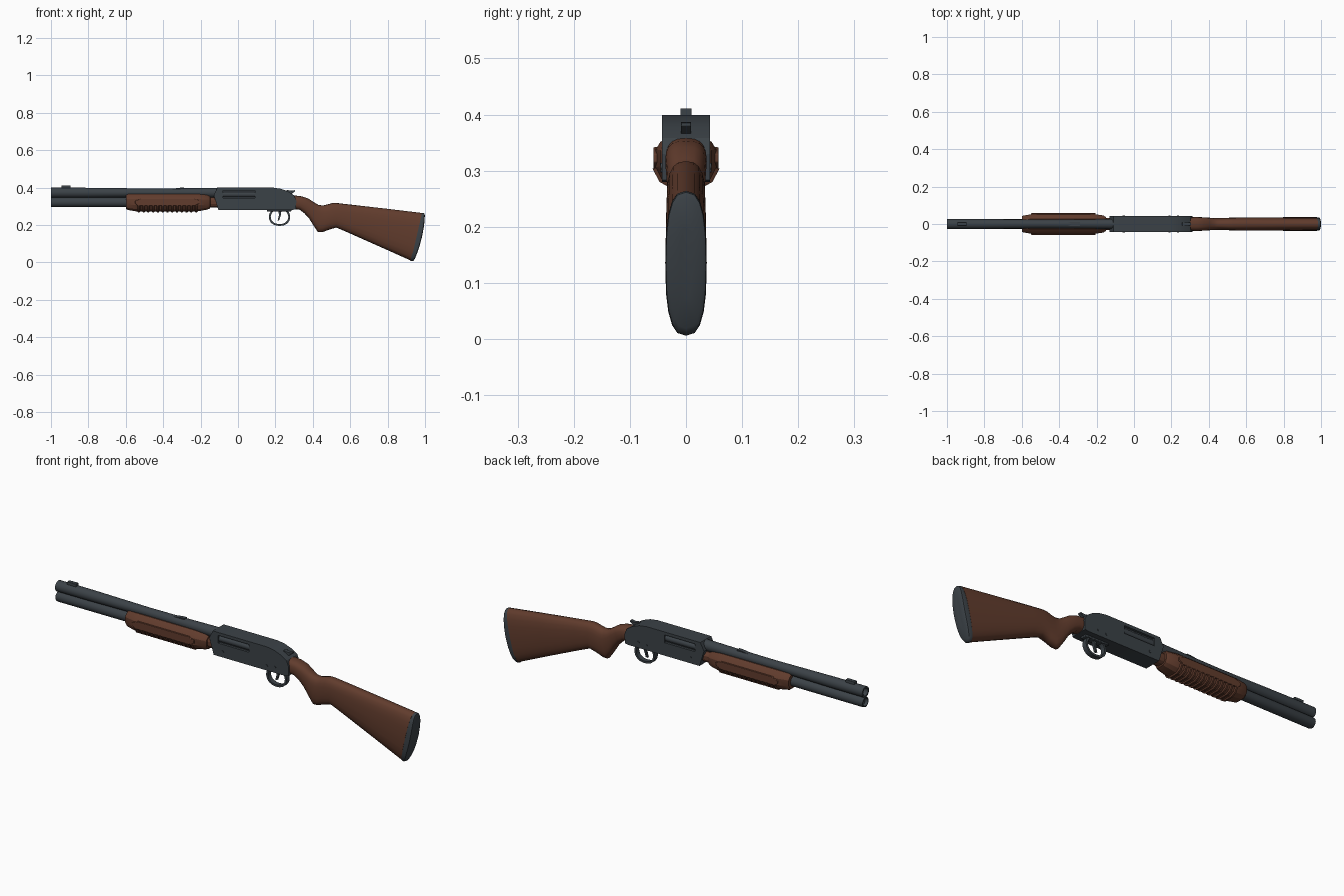
import bpy, bmesh
from math import cos, sin, pi, copysign
from mathutils import Vector

cube = bpy.data.objects.get("Cube")
if cube:
    bpy.data.objects.remove(cube, do_unlink=True)


def material(name, rgb):
    m = bpy.data.materials.new(name)
    m.use_nodes = True
    m.diffuse_color = (*rgb, 1)
    m.node_tree.nodes["Principled BSDF"].inputs["Base Color"].default_value = (*rgb, 1)
    return m


METAL = material("dark blue steel", (0.044, 0.054, 0.063))
WOOD = material("brown wood", (0.12, 0.045, 0.026))


def finish(name, bm, mat, bevel=0, angle=35):
    bmesh.ops.recalc_face_normals(bm, faces=bm.faces)
    me = bpy.data.meshes.new(name)
    bm.to_mesh(me)
    bm.free()
    me.materials.append(mat)
    ob = bpy.data.objects.new(name, me)
    bpy.context.collection.objects.link(ob)
    bpy.ops.object.select_all(action='DESELECT')
    ob.select_set(True)
    bpy.context.view_layer.objects.active = ob
    bpy.ops.object.shade_smooth_by_angle(angle=angle * pi / 180)
    if bevel:
        mod = ob.modifiers.new("Bevel", 'BEVEL')
        mod.width, mod.segments = bevel, 2
    return ob


def loft(name, rings, mat, closed=False, **kw):
    """Skin a list of equal-sized point rings; closed joins the last to the first."""
    bm = bmesh.new()
    rows = [[bm.verts.new(p) for p in ring] for ring in rings]
    n = len(rows[0])
    for a, b in zip(rows, rows[1:] + (rows[:1] if closed else [])):
        for i in range(n):
            j = (i + 1) % n
            bm.faces.new((a[i], a[j], b[j], b[i]))
    if not closed:
        bm.faces.new(rows[0])
        bm.faces.new(rows[-1])
    return finish(name, bm, mat, **kw)


def tube(name, profile, z, mat, y=0, sides=20):
    """Revolve (x, radius) pairs about a lengthwise axis."""
    return loft(name, [[(x, y + r * cos(2 * pi * i / sides), z + r * sin(2 * pi * i / sides))
                        for i in range(sides)] for x, r in profile], mat)


def plate(name, outline, half, mat, y=0, **kw):
    """Extrude an (x, z) outline across y."""
    return loft(name, [[(x, y + s * half, z) for x, z in outline] for s in (-1, 1)], mat, **kw)


def box(name, x0, x1, half, z0, z1, mat, y=0, **kw):
    return plate(name, [(x0, z0), (x1, z0), (x1, z1), (x0, z1)], half, mat, y, **kw)


def oval_ring(xt, zt, xb, zb, w, power=0.75, sides=20):
    """Rounded cross-section spanning a top point and a bottom point."""
    top, bot = Vector((xt, 0, zt)), Vector((xb, 0, zb))
    mid, up = (top + bot) / 2, (top - bot) / 2
    ring = []
    for i in range(sides):
        c, s = cos(2 * pi * i / sides), sin(2 * pi * i / sides)
        ring.append(mid + up * copysign(abs(c) ** power, c)
                    + Vector((0, w * copysign(abs(s) ** power, s), 0)))
    return ring


# Barrel and magazine tube with open muzzles
tube("barrel", [(-0.9, 0.017), (-1, 0.019), (-1, 0.027), (-0.83, 0.027), (-0.5, 0.023),
                (-0.3, 0.024), (-0.1, 0.027)], 0.372, METAL)
tube("magazine_tube", [(-0.985, 0.012), (-0.985, 0.018), (-1, 0.02), (-1, 0.024),
                       (-0.99, 0.026), (-0.1, 0.025)], 0.321, METAL)
box("barrel_rib", -0.82, -0.12, 0.006, 0.375, 0.393, METAL)

# Sights
box("front_sight", -0.945, -0.895, 0.01, 0.39, 0.411, METAL, bevel=0.002)
plate("rear_sight", [(-0.39, 0.388), (-0.29, 0.388), (-0.29, 0.399), (-0.31, 0.399)], 0.01, METAL)

# Receiver with a port cut in each side
receiver = plate("receiver", [(-0.13, 0.36), (-0.11, 0.399), (0.19, 0.399), (0.23, 0.393),
                              (0.27, 0.378), (0.3, 0.358), (0.312, 0.33), (0.31, 0.283),
                              (0.29, 0.28), (-0.105, 0.28)], 0.043, METAL, angle=20)
for side in (-1, 1):
    cutter = box("port_cutter", -0.08, 0.09, 0.012, 0.345, 0.384, METAL, y=side * 0.043)
    cutter.hide_render = True
    mod = receiver.modifiers.new("Port", 'BOOLEAN')
    mod.operation, mod.object = 'DIFFERENCE', cutter
    bpy.context.view_layer.objects.active = receiver
    bpy.ops.object.modifier_apply(modifier=mod.name)
    bpy.data.objects.remove(cutter, do_unlink=True)
    tube("bolt", [(-0.08, 0.016), (0.09, 0.016)], 0.363, METAL, y=side * 0.024, sides=14)

# Receiver pins, running right through
for x, z in ((-0.055, 0.308), (0.19, 0.303), (0.235, 0.308)):
    plate("receiver_pin", [(x + 0.006 * cos(i * pi / 6), z + 0.006 * sin(i * pi / 6))
                           for i in range(12)], 0.045, METAL)

# Safety catch
plate("safety_catch", [(0.25, 0.365), (0.285, 0.365), (0.306, 0.38), (0.306, 0.386),
                       (0.285, 0.383), (0.26, 0.387)], 0.009, METAL, bevel=0.001)

# Trigger guard bow and trigger
bow = []
for i in range(28):
    a = 2 * pi * i / 28
    c = Vector((0.222 + 0.052 * copysign(abs(cos(a)) ** 0.85, cos(a)), 0, 0.243 + 0.043 * sin(a)))
    out = Vector((cos(a), 0, sin(a))) * 0.005
    w = Vector((0, 0.012, 0))
    bow.append([c + out + w, c + out - w, c - out - w, c - out + w])
loft("trigger_guard", bow, METAL, closed=True)
box("guard_base", 0.155, 0.285, 0.017, 0.272, 0.284, METAL, bevel=0.003)
plate("trigger", [(0.215, 0.28), (0.232, 0.28), (0.23, 0.255), (0.22, 0.225),
                  (0.211, 0.222), (0.219, 0.252)], 0.006, METAL)

# Fore-end: faceted section scaled along the length
HALF = [(0.42, -1), (0.8, -0.75), (1, -0.3), (1, 0.4), (0.85, 0.68), (0.5, 1)]
SECTION = HALF + [(-y, z) for y, z in reversed(HALF)]


def grip_ring(x, w, z0, z1):
    return [(x, y * w, (z0 + z1) / 2 + z * (z1 - z0) / 2) for y, z in SECTION]


loft("fore_end", [grip_ring(*s) for s in (
    (-0.6, 0.041, 0.288, 0.358), (-0.59, 0.045, 0.28, 0.364), (-0.54, 0.054, 0.272, 0.366),
    (-0.22, 0.054, 0.272, 0.366), (-0.165, 0.046, 0.282, 0.36), (-0.15, 0.038, 0.288, 0.352),
    (-0.148, 0.032, 0.294, 0.348), (-0.11, 0.032, 0.294, 0.348))], WOOD, angle=25)

# Grip ridges wrapped under the fore-end
for i in range(13):
    x = -0.53 + i * 0.0255
    lower = [(0.054 * y, 0.319 + 0.047 * z) for y, z in SECTION if z <= -0.3]
    loft("grip_ridge", [[(x + dx, y * k, 0.319 + (z - 0.319) * k) for y, z in lower]
                        for dx, k in ((-0.008, 0.99), (-0.004, 1.1), (0.004, 1.1), (0.008, 0.99))],
         WOOD)

# Raised side panels of the fore-end
for side in (-1, 1):
    plate("side_panel", [(-0.55, 0.315), (-0.535, 0.302), (-0.235, 0.302), (-0.205, 0.315),
                         (-0.205, 0.33), (-0.235, 0.342), (-0.52, 0.342), (-0.55, 0.328)],
          0.006, WOOD, y=side * 0.052, bevel=0.002)

# Stock: grip, comb and butt
loft("stock", [oval_ring(*s) for s in (
    (0.3, 0.358, 0.3, 0.284, 0.036), (0.34, 0.353, 0.33, 0.281, 0.037),
    (0.375, 0.342, 0.355, 0.262, 0.036), (0.405, 0.322, 0.38, 0.235, 0.034),
    (0.43, 0.307, 0.405, 0.195, 0.033), (0.455, 0.304, 0.428, 0.161, 0.032),
    (0.48, 0.31, 0.45, 0.161, 0.032), (0.505, 0.317, 0.485, 0.174, 0.033),
    (0.53, 0.317, 0.525, 0.186, 0.034), (0.6, 0.309, 0.58, 0.163, 0.035),
    (0.8, 0.286, 0.76, 0.083, 0.036), (0.984, 0.264, 0.925, 0.009, 0.037))], WOOD, angle=40)


# Butt pad, bowed backwards to follow the curved end
def pad_ring(dx, scale, bow_depth):
    ring = oval_ring(0.984 + dx, 0.264, 0.925 + dx, 0.006, 0.037 * scale)
    mid = sum(ring, Vector()) / len(ring)
    out = []
    for p in ring:
        q = mid + (p - mid) * scale
        t = (q.z - mid.z) / 0.13
        out.append(q + Vector((bow_depth * (1 - t * t), 0, 0)))
    return out


loft("butt_pad", [pad_ring(-0.003, 0.99, 0), pad_ring(0.005, 1.0, 0.012),
                  pad_ring(0.012, 0.98, 0.014), pad_ring(0.015, 0.9, 0.014),
                  pad_ring(0.015, 0.5, 0.012)], METAL, angle=40)
